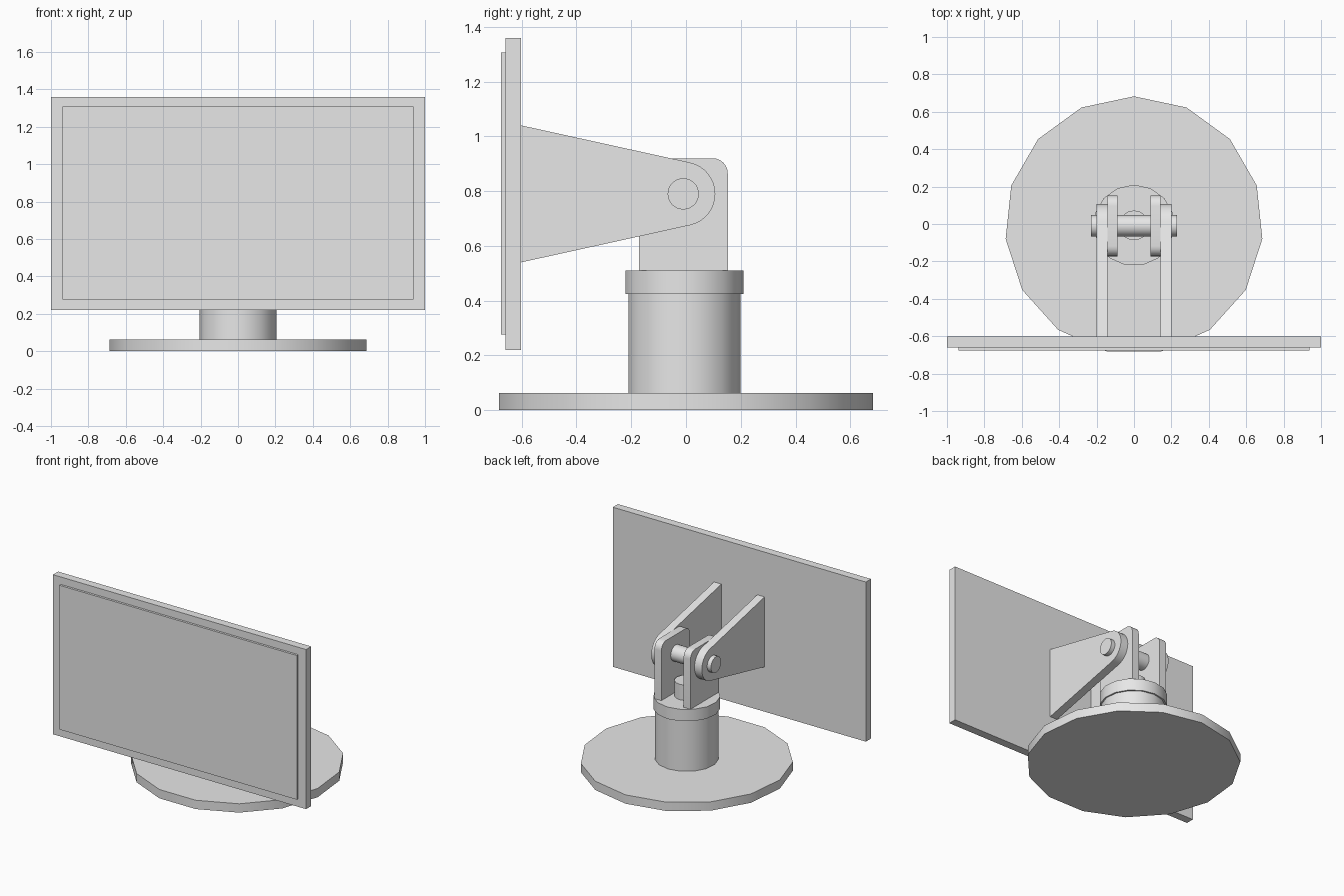
import bpy, bmesh
from math import sin, cos, radians, pi
from mathutils import Matrix, Vector

if "Cube" in bpy.data.objects:
    bpy.data.objects.remove(bpy.data.objects["Cube"])

grey = bpy.data.materials.new("plain_grey")
grey.use_nodes = True
grey.diffuse_color = (0.8, 0.8, 0.8, 1)
grey.node_tree.nodes["Principled BSDF"].inputs["Base Color"].default_value = (0.8, 0.8, 0.8, 1)

AXIS_Y = -0.0075   # centre of the stand
PIVOT_Z = 0.79     # height of the hinge


def finish(name, bm):
    bmesh.ops.recalc_face_normals(bm, faces=bm.faces[:])
    mesh = bpy.data.meshes.new(name)
    bm.to_mesh(mesh)
    bm.free()
    mesh.materials.append(grey)
    obj = bpy.data.objects.new(name, mesh)
    bpy.context.scene.collection.objects.link(obj)
    bpy.ops.object.select_all(action="DESELECT")
    bpy.context.view_layer.objects.active = obj
    obj.select_set(True)
    bpy.ops.object.shade_smooth_by_angle(angle=radians(30))


def box(name, x, y0, y1, z0, z1):
    bm = bmesh.new()
    bmesh.ops.create_cube(bm, size=1)
    bmesh.ops.scale(bm, vec=(2 * x, y1 - y0, z1 - z0), verts=bm.verts)
    bmesh.ops.translate(bm, vec=(0, (y0 + y1) / 2, (z0 + z1) / 2), verts=bm.verts)
    finish(name, bm)


def extrude(name, points, depth):
    """Close a flat outline and push it along depth."""
    bm = bmesh.new()
    face = bm.faces.new([bm.verts.new(p) for p in points])
    top = bmesh.ops.extrude_face_region(bm, geom=[face])["geom"]
    bmesh.ops.translate(bm, vec=depth, verts=[v for v in top if isinstance(v, bmesh.types.BMVert)])
    finish(name, bm)


def disc(name, radius, z0, z1, sides=15):
    steps = [2 * pi * i / sides for i in range(sides)]
    points = [(radius * sin(a), AXIS_Y + radius * cos(a), z0) for a in steps]
    extrude(name, points, Vector((0, 0, z1 - z0)))


def arc(cy, cz, radius, start, end, steps):
    """Points (y, z) on an arc, angles in degrees from +y."""
    angles = [radians(start + (end - start) * i / steps) for i in range(steps + 1)]
    return [(cy + radius * cos(a), cz + radius * sin(a)) for a in angles]


def side_plate(name, outline, x0, x1):
    extrude(name, [(x0, y, z) for y, z in outline], Vector((x1 - x0, 0, 0)))


# Stand
disc("base", 0.69, 0, 0.063)
disc("pedestal", 0.207, 0.063, 0.43)
disc("collar", 0.2175, 0.425, 0.51)
disc("swivel_post", 0.08, 0.51, 0.62)

# Hinge plates and screen arms on both sides
lug_y, half, top, corner = -0.01, 0.1625, 0.92, 0.055
lug = [(lug_y - half, 0.51), (lug_y + half, 0.51)]
lug += arc(lug_y + half - corner, top - corner, corner, 0, 90, 6)
lug += arc(lug_y - half + corner, top - corner, corner, 90, 180, 6)
arm = [(-0.602, 0.54)] + arc(-0.01, PIVOT_Z, 0.117, -78, 78, 16) + [(-0.602, 1.04)]
for side, s in (("left", 1), ("right", -1)):
    side_plate("hinge_plate_" + side, lug, s * 0.088, s * 0.142)
    side_plate("screen_arm_" + side, arm, s * 0.142, s * 0.2)

# Hinge pin
side_plate("hinge_pin", arc(-0.01, PIVOT_Z, 0.057, 0, 348.75, 31), -0.23, 0.23)

# Screen
box("screen_housing", 1.0, -0.66, -0.602, 0.22, 1.36)
box("screen_panel", 0.938, -0.676, -0.66, 0.277, 1.307)
